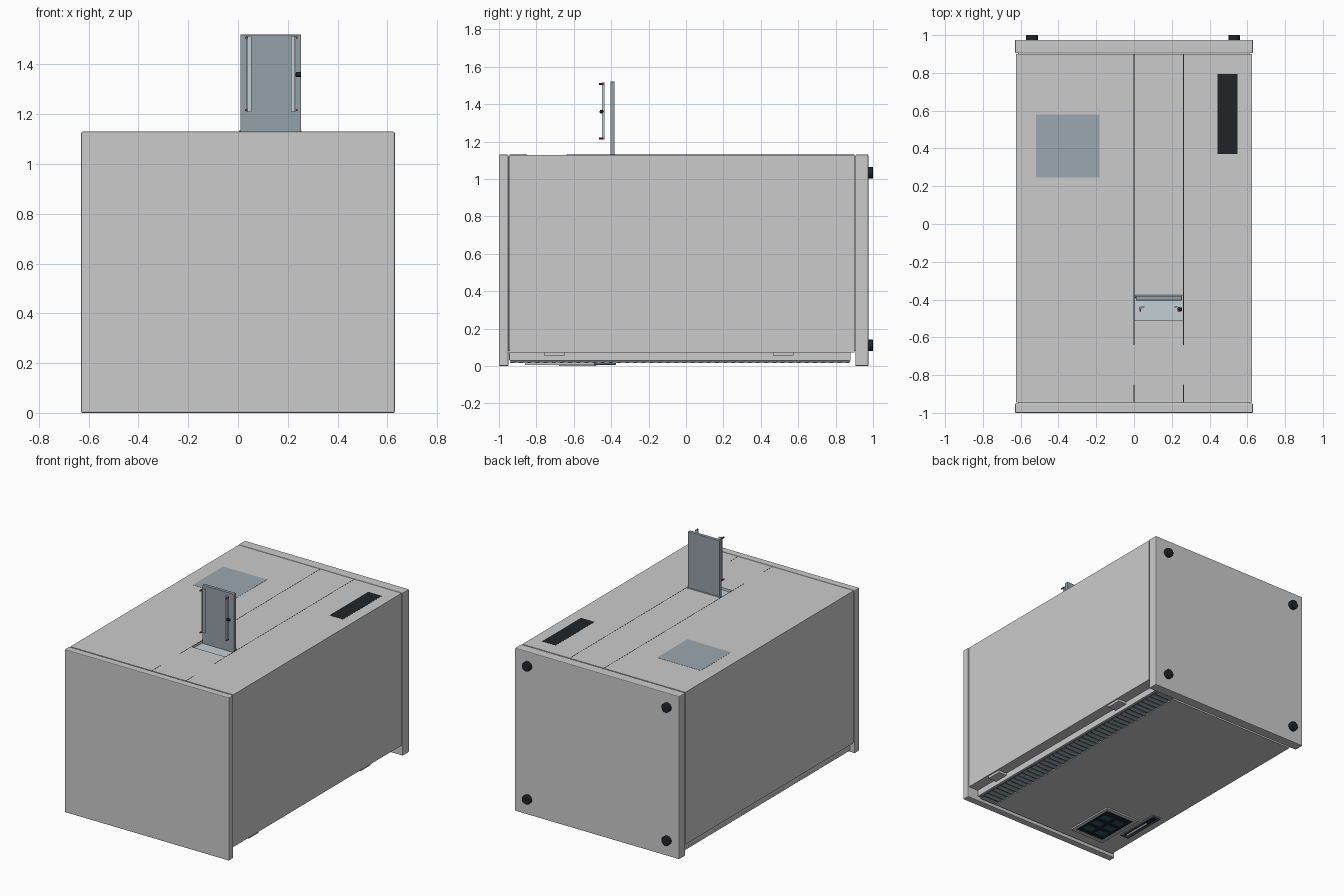
import bpy
import math

if "Cube" in bpy.data.objects:
    bpy.data.objects.remove(bpy.data.objects["Cube"])


def material(name, r, g, b):
    m = bpy.data.materials.new(name)
    m.diffuse_color = (r, g, b, 1)
    m.use_nodes = True
    m.node_tree.nodes["Principled BSDF"].inputs["Base Color"].default_value = m.diffuse_color
    return m


STEEL = material("blue_grey_steel", 0.30, 0.36, 0.40)
PALE = material("pale_steel", 0.55, 0.62, 0.66)
LABEL = material("label_blue", 0.33, 0.39, 0.43)
SLATE = material("slate", 0.12, 0.15, 0.18)
BLACK = material("black", 0.015, 0.018, 0.022)
NAVY = material("dark_glass", 0.01, 0.018, 0.026)
TEAL = material("screen_teal", 0.03, 0.10, 0.13)
RED = material("red", 0.45, 0.03, 0.04)


def box(name, x, y, z, mat=None, bevel=0):
    """Box from (min, max) pairs on each axis."""
    bpy.ops.mesh.primitive_cube_add(size=1, location=[(a + b) / 2 for a, b in (x, y, z)])
    o = bpy.context.object
    o.name = name
    o.scale = [b - a for a, b in (x, y, z)]
    bpy.ops.object.transform_apply(location=False, rotation=False, scale=True)
    if mat:
        o.data.materials.append(mat)
    if bevel:
        m = o.modifiers.new("bevel", 'BEVEL')
        m.width, m.segments = bevel, 2
    return o


def rod(name, centre, radius, depth, axis='Y', mat=None, bevel=0, sides=24):
    rot = {'X': (0, math.pi / 2, 0), 'Y': (math.pi / 2, 0, 0), 'Z': (0, 0, 0)}[axis]
    bpy.ops.mesh.primitive_cylinder_add(vertices=sides, radius=radius, depth=depth,
                                        location=centre, rotation=rot)
    o = bpy.context.object
    o.name = name
    if mat:
        o.data.materials.append(mat)
    if bevel:
        m = o.modifiers.new("bevel", 'BEVEL')
        m.width, m.segments = bevel, 2
    bpy.ops.object.shade_smooth_by_angle()
    return o


def cut(target, name, x, y, z):
    c = box(name, x, y, z)
    c.hide_render = True
    c.hide_viewport = True
    c.display_type = 'WIRE'
    m = target.modifiers.new(name, 'BOOLEAN')
    m.operation, m.object, m.solver = 'DIFFERENCE', c, 'EXACT'


TOP = 1.13

# main cabinet between two thick end plates
body = box("cabinet_body", (-0.625, 0.625), (-0.945, 0.90), (0.073, TOP - 0.001))
cut(body, "hatch_recess_cutter", (0.002, 0.26), (-0.51, -0.38), (TOP - 0.02, TOP + 0.02))
box("front_end_plate", (-0.63, 0.63), (-1.0, -0.95), (0, TOP), bevel=0.005)
box("back_end_plate", (-0.63, 0.63), (0.905, 0.975), (0, TOP), bevel=0.005)
box("front_joint", (-0.615, 0.615), (-0.955, -0.94), (0.08, TOP - 0.01))
box("back_joint", (-0.615, 0.615), (0.895, 0.91), (0.08, TOP - 0.01))

# round feet on the back plate
for x in (-0.54, 0.53):
    for z in (0.11, 1.033):
        rod("foot", (x, 0.985, z), 0.031, 0.03, 'Y', BLACK, bevel=0.004)

# seams, dark vent and inset panel on the top
for x in (0.0, 0.262):
    for y in ((-0.945, -0.85), (-0.64, -0.512), (-0.512, 0.90)):
        box("top_seam", (x - 0.0015, x + 0.0015), y, (TOP - 0.004, TOP - 0.0005), BLACK)
box("top_vent", (0.443, 0.547), (0.37, 0.795), (TOP - 0.01, TOP), BLACK)
box("top_label_panel", (-0.52, -0.183), (0.247, 0.58), (TOP - 0.01, TOP), LABEL)

# open hatch standing upright, with its recess floor and hinge
box("hatch_floor", (0.004, 0.258), (-0.508, -0.382), (TOP - 0.03, TOP - 0.016), PALE)
box("hatch_door", (0.01, 0.253), (-0.404, -0.381), (TOP - 0.016, 1.52), STEEL, bevel=0.002)
rod("hatch_hinge", (0.13, -0.384, TOP - 0.004), 0.008, 0.25, 'X', STEEL)

# rails on the hatch, folded to an L profile, with red end pins
for x, s in ((0.035, 1), (0.233, -1)):
    box("hatch_rail_face", sorted((x, x + s * 0.02)), (-0.441, -0.436), (1.21, 1.515), PALE)
    box("hatch_rail_flange", sorted((x, x + s * 0.005)), (-0.45, -0.436), (1.21, 1.515), PALE)
    for z in (1.217, 1.508):
        rod("hatch_rail_pin", (x - s * 0.002, -0.452, z), 0.005, 0.024, 'Y', RED, sides=12)
rod("hatch_latch_knob", (0.243, -0.452, 1.36), 0.010, 0.022, 'X', BLACK, bevel=0.002)

# service panel on the underside, with a thinner face sheet
box("service_panel", (-0.60, 0.55), (-0.945, 0.88), (0.028, 0.075), bevel=0.003)
box("service_panel_sheet", (-0.60, 0.40), (-0.94, 0.875), (0.016, 0.03))
for y in (-0.705, 0.52):
    box("panel_hinge", (0.54, 0.615), (y - 0.055, y + 0.055), (0.056, 0.076), bevel=0.003)

# long slatted grille beside the service panel
box("grille_backing", (0.40, 0.535), (-0.935, 0.875), (0.024, 0.032), SLATE)
COUNT = 42
for i in range(COUNT):
    y = -0.925 + i * 1.79 / (COUNT - 1)
    s = box("grille_slat", (0.403, 0.532), (y - 0.015, y + 0.015), (0.018, 0.022), STEEL)
    s.rotation_euler.x = math.radians(12)

# touch screen: bezel, glass and plain display blocks
bezel = box("screen_bezel", (-0.45, -0.18), (-0.86, -0.49), (0.006, 0.02))
cut(bezel, "screen_cutter", (-0.428, -0.202), (-0.835, -0.515), (-0.01, 0.012))
box("screen_glass", (-0.428, -0.202), (-0.835, -0.515), (0.010, 0.014), NAVY)
for i in range(3):
    for j in range(2):
        x, y = -0.365 + j * 0.10, -0.77 + i * 0.085
        box("screen_block", (x - 0.035, x + 0.035), (y - 0.025, y + 0.025),
            (0.0095, 0.012), TEAL)

# slot beside the screen with a dark mouth
slot = box("slot_frame", (-0.545, -0.48), (-0.71, -0.375), (0.006, 0.02), SLATE, bevel=0.003)
cut(slot, "slot_cutter", (-0.532, -0.493), (-0.695, -0.39), (-0.01, 0.012))
box("slot_mouth", (-0.532, -0.493), (-0.695, -0.39), (0.011, 0.014), BLACK)
box("slot_lip", (-0.516, -0.506), (-0.68, -0.48), (0.001, 0.014), PALE)
